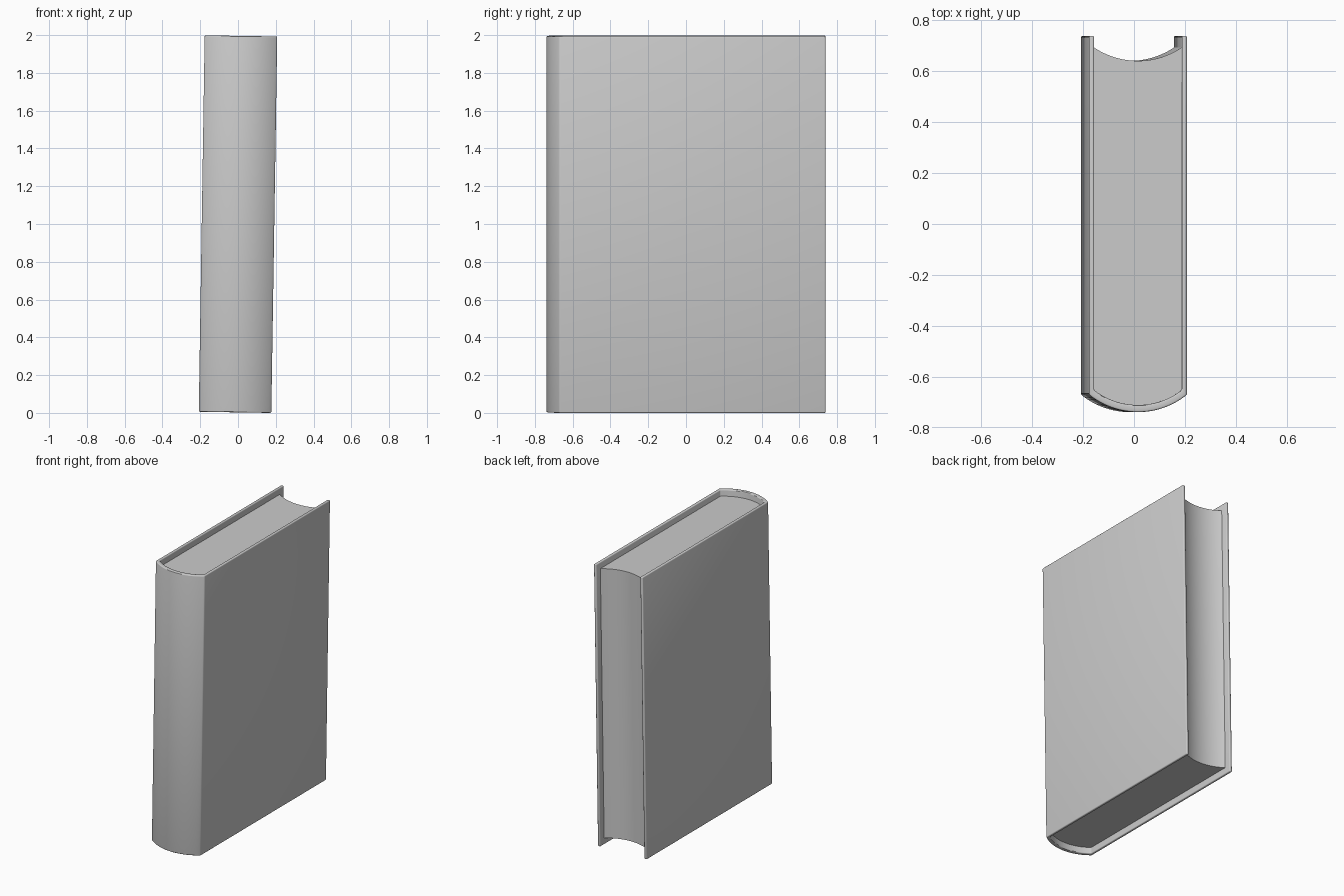
import bpy, bmesh, math
from mathutils import Matrix

if "Cube" in bpy.data.objects:
    bpy.data.objects.remove(bpy.data.objects["Cube"])

LEAN = 0.0157
H = 1.993
N = 24


def arc(half, y_edge, y_mid):
    """Circular arc from -half to +half in x, reaching y_mid at the centre."""
    s = y_mid - y_edge
    r = (half * half + s * s) / (2 * abs(s))
    sg = 1 if s > 0 else -1
    a = math.asin(half / r)
    pts = []
    for i in range(N + 1):
        t = -a + 2 * a * i / N
        pts.append((r * math.sin(t), y_mid - sg * r * (1 - math.cos(t))))
    return pts


def prism(name, side_a, side_b, z0, z1, bevel):
    """Extrude the strip between two equally long profile lines."""
    bm = bmesh.new()
    va = [bm.verts.new((x, y, z0)) for x, y in side_a]
    vb = [bm.verts.new((x, y, z0)) for x, y in side_b]
    faces = [bm.faces.new((va[i], va[i + 1], vb[i + 1], vb[i])) for i in range(len(va) - 1)]
    ext = bmesh.ops.extrude_face_region(bm, geom=faces)
    top = [v for v in ext["geom"] if isinstance(v, bmesh.types.BMVert)]
    bmesh.ops.translate(bm, verts=top, vec=(0, 0, z1 - z0))
    bmesh.ops.recalc_face_normals(bm, faces=bm.faces)
    if bevel:
        sharp = [e for e in bm.edges if e.calc_face_angle(0) > math.radians(30)]
        bmesh.ops.bevel(bm, geom=sharp, offset=bevel, segments=3, profile=0.5,
                        affect='EDGES', clamp_overlap=True)
    bmesh.ops.transform(bm, matrix=Matrix.Rotation(LEAN, 4, 'Y'), verts=bm.verts)
    me = bpy.data.meshes.new(name)
    bm.to_mesh(me)
    bm.free()
    ob = bpy.data.objects.new(name, me)
    bpy.context.collection.objects.link(ob)
    bpy.context.view_layer.objects.active = ob
    ob.select_set(True)
    bpy.ops.object.shade_smooth_by_angle(angle=math.radians(30))
    ob.select_set(False)
    return ob


# Cover: two boards joined by a rounded spine
outer = [(-0.192, 0.738)] + arc(0.192, -0.670, -0.738) + [(0.192, 0.738)]
inner = [(-0.172, 0.738)] + arc(0.172, -0.652, -0.710) + [(0.172, 0.738)]
cover = prism("cover", outer, inner, -H / 2, H / 2, 0.006)

# Page block: rounded back, hollow fore edge, set in from the cover ends
back = arc(0.174, -0.654, -0.713)
fore = arc(0.174, 0.694, 0.640)
pages = prism("pages", back, fore, -H / 2 + 0.045, H / 2 - 0.045, 0)

# Stand the leaning book on the floor and centre it
xs = [v.co.x for v in cover.data.vertices]
zs = [v.co.z for v in cover.data.vertices]
for ob in (cover, pages):
    ob.data.transform(Matrix.Translation((-(min(xs) + max(xs)) / 2, 0, -min(zs))))
